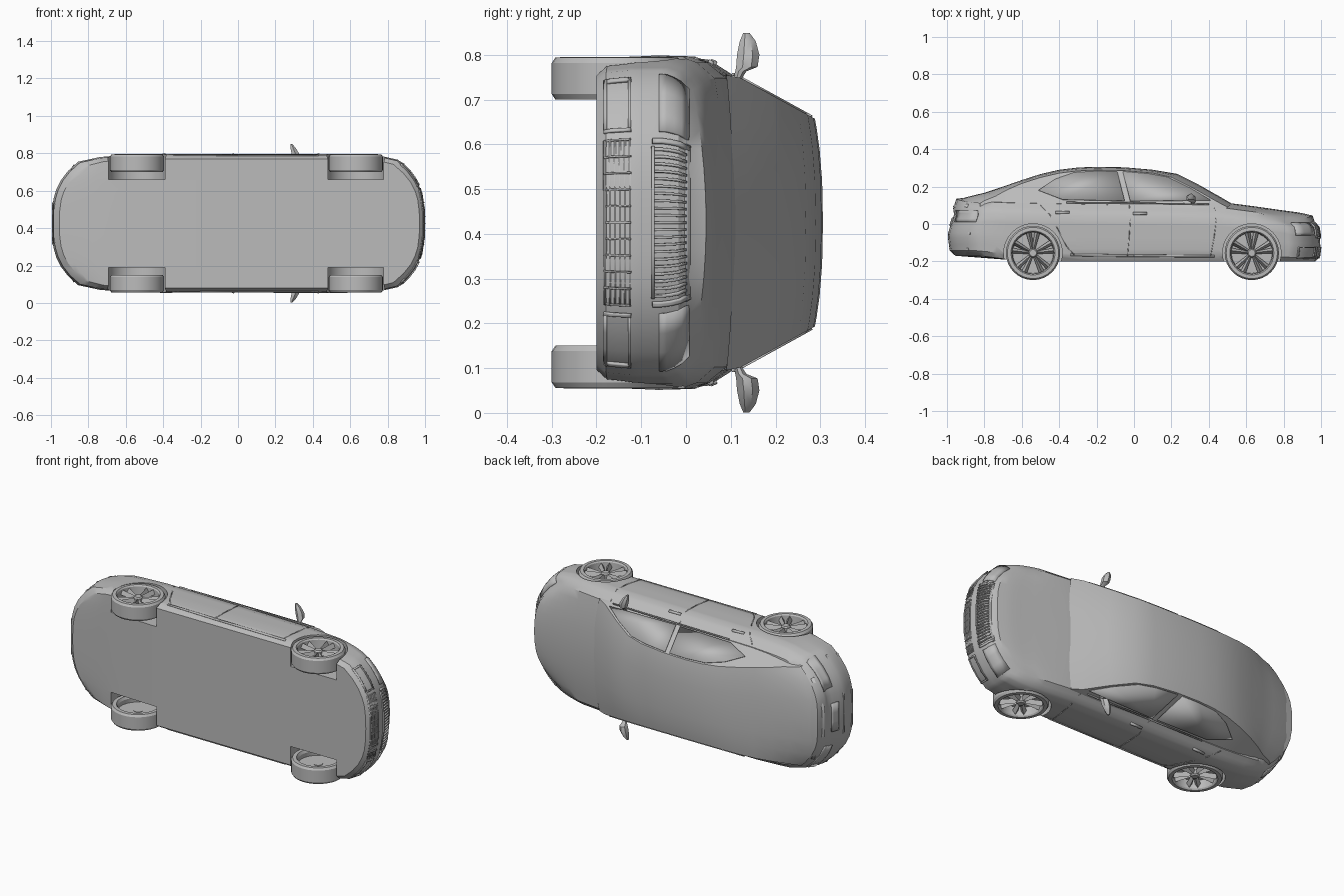
import bpy, bmesh, math
from mathutils import Vector, Matrix

if "Cube" in bpy.data.objects:
    bpy.data.objects.remove(bpy.data.objects["Cube"])

MID = 0.425  # centre plane; the car lies on its side, roof toward +y
paint = bpy.data.materials.new("grey")
paint.diffuse_color = (0.5, 0.5, 0.5, 1)
paint.use_nodes = True
paint.node_tree.nodes["Principled BSDF"].inputs["Base Color"].default_value = paint.diffuse_color


def lerp(table, t):
    if t <= table[0][0]:
        return table[0][1]
    for (a, p), (b, q) in zip(table, table[1:]):
        if t <= b:
            return p + (q - p) * (t - a) / (b - a)
    return table[-1][1]


def finish(name, bm, angle=32, thick=0):
    bmesh.ops.remove_doubles(bm, verts=bm.verts, dist=1e-5)
    bmesh.ops.recalc_face_normals(bm, faces=bm.faces)
    me = bpy.data.meshes.new(name)
    bm.to_mesh(me)
    bm.free()
    ob = bpy.data.objects.new(name, me)
    bpy.context.collection.objects.link(ob)
    me.materials.append(paint)
    bpy.ops.object.select_all(action='DESELECT')
    ob.select_set(True)
    bpy.context.view_layer.objects.active = ob
    if thick:
        m = ob.modifiers.new("thickness", 'SOLIDIFY')
        m.thickness, m.offset = thick, 0
    bpy.ops.object.shade_smooth_by_angle(angle=math.radians(angle))
    return ob


def grid(bm, us, vs, fn):
    rows = [[bm.verts.new(fn(u, v)) for v in vs] for u in us]
    for r, s in zip(rows, rows[1:]):
        for i in range(len(vs) - 1):
            bm.faces.new((r[i], r[i + 1], s[i + 1], s[i]))


def steps(a, b, n):
    return [a + (b - a) * i / n for i in range(n + 1)]


# Body surface: a along the length, b up the side, c across the width
TOP = [(-1, .105), (-.9, .115), (-.8, .115), (-.5, .11), (0, .10), (.45, .09),
       (.6, .07), (.8, .045), (.93, .03), (1, .015)]
BOT = [(-1, -.17), (-.7, -.19), (-.4, -.2), (1, -.2)]
HALF = [(-1, .33), (-.8, .355), (-.5, .37), (.7, .371), (.85, .36), (1, .34)]
BULGE = [(0, .93), (.1, .985), (.35, 1), (.71, 1), (.85, .965), (1, .87)]
NOSE = [(0, .97), (.1, .99), (.35, .997), (.65, .992), (.85, .985), (1, .955)]
TAIL = [(0, .955), (.1, .985), (.4, .997), (.55, .985), (.8, .962), (.92, .967), (1, .95)]


def end_blend(a):
    return max(0, (abs(a) - .65) / .35)


def body(a, b, c):
    lo, hi = lerp(BOT, a), lerp(TOP, a)
    end = lerp(NOSE if a > 0 else TAIL, b) - 1 - .14 * abs(c) ** 3
    x = a + (1 if a > 0 else -1) * end_blend(a) * end
    y = lo + b * (hi - lo) + (.03 * (1 - c * c) if b >= .999 else 0)
    return Vector((x, y, MID + c * lerp(HALF, a) * lerp(BULGE, b)))


A = [-1, -.95, -.9, -.85, -.8, -.7, -.6, -.5, -.4, -.2, 0, .2, .45, .55, .65, .75, .8, .85, .9, .95, 1]
B = [0, .1, .22, .35, .45, .55, .65, .71, .8, .85, .92, 1]
C = [-1, -.85, -.7, -.55, -.4, -.2, 0, .2, .4, .55, .7, .85, 1]
bm = bmesh.new()
for e in (0, 1):
    grid(bm, A, C, lambda a, c: body(a, e, c))
for e in (-1, 1):
    grid(bm, B, C, lambda b, c: body(e, b, c))
    grid(bm, A, B, lambda a, b: body(a, b, e))
shell = finish("body", bm)

# Wheel wells cut out of the body
WHEELS = [(x, s) for x in (-.54, .63) for s in (-1, 1)]
for x, s in WHEELS:
    bm = bmesh.new()
    bmesh.ops.create_cone(bm, cap_ends=True, segments=40, radius1=.156, radius2=.156, depth=.3,
                          matrix=Matrix.Translation((x, -.155, MID + s * .385)))
    cutter = finish("well_cutter", bm)
    cutter.hide_render = True
    bpy.context.view_layer.objects.active = shell
    m = shell.modifiers.new("well", 'BOOLEAN')
    m.operation, m.solver, m.object = 'DIFFERENCE', 'EXACT', cutter
    bpy.ops.object.modifier_apply(modifier=m.name)
    bpy.data.objects.remove(cutter)
bpy.ops.object.select_all(action='DESELECT')
shell.select_set(True)
bpy.ops.object.shade_smooth_by_angle(angle=math.radians(32))

# Cabin: roof line swept over tapering sections
ROOF = [(-.94, .128), (-.9, .143), (-.8, .167), (-.7, .20), (-.6, .235), (-.5, .267), (-.4, .29),
        (-.3, .302), (-.2, .306), (-.05, .303), (.1, .29), (.2, .268), (.32, .208), (.44, .14), (.5, .105)]


def side_w(x, y):
    return .33 - max(0, y - .11) * .55 - max(0, -.55 - x) * .1


def cabin(x, t):
    top = lerp(ROOF, x)
    edge = max(.09, top - .018)
    w = side_w(x, edge)
    s, t = math.copysign(1, t), abs(t)
    bow = .03 * (1 - t * t) if x > .15 else .14 * end_blend(x) * t ** 3 if x < 0 else 0
    if t > 1:
        bow = .14 * end_blend(x) if x < 0 else 0
        return Vector((x + bow, .085, MID + s * side_w(x, .09)))
    return Vector((x + bow, top - (top - edge) * t ** 2.5, MID + s * w * t))


bm = bmesh.new()
T = [-2, -1, -.9, -.7, -.4, 0, .4, .7, .9, 1, 2]
grid(bm, [p[0] for p in ROOF], T, cabin)
finish("cabin", bm, 28)


# Side windows, seams and handles, on both sides
def window(name, pts):
    bm = bmesh.new()
    for s in (-1, 1):
        bm.faces.new([bm.verts.new((x, y, MID + s * (side_w(x, y) + .002))) for x, y in pts])
    finish(name, bm, thick=.004)


window("front_window", [(.41, .127), (.30, .192), (.18, .25), (.08, .268), (-.06, .28), (-.02, .122)])
window("rear_window", [(-.05, .124), (-.09, .28), (-.2, .282), (-.32, .275), (-.42, .24), (-.51, .18), (-.38, .13)])


def on_side(x, y, s):
    lo, hi = lerp(BOT, x), lerp(TOP, x)
    b = min(1, (y - lo) / (hi - lo))
    w = lerp(HALF, x) * lerp(BULGE, b) if y < hi else side_w(x, y)
    return Vector((x, y, MID + s * (w + .001)))


def strip(name, pts, wide=.004, thick=.004):
    bm = bmesh.new()
    for s in (-1, 1):
        for (x0, y0), (x1, y1) in zip(pts, pts[1:]):
            n = Vector((y0 - y1, x1 - x0)).normalized() * wide / 2
            grid(bm, (0, 1), (-1, 1), lambda u, v: on_side(
                x0 + (x1 - x0) * u + n.x * v, y0 + (y1 - y0) * u + n.y * v, s))
    finish(name, bm, thick=thick)


strip("centre_door_seam", [(-.025, .10), (-.02, .02), (-.025, -.06), (-.035, -.17)])
strip("front_door_seam", [(.43, .09), (.44, .02), (.43, -.06), (.41, -.17)])
strip("rear_door_seam", [(-.50, .10), (-.45, .05), (-.40, -.04), (-.36, -.12), (-.32, -.165)])
strip("sill_trim", [(-.34, -.165), (0, -.17), (.43, -.172)], .012)
strip("front_handle", [(-.005, .055), (.07, .055)], .011, .012)
strip("rear_handle", [(-.42, .06), (-.345, .062)], .011, .012)
strip("belt_trim", [(-.36, .115), (0, .112), (.40, .105)], .006, .006)


# Plates that follow the nose or tail
def plate(name, end, areas, thick=.008, out=.002):
    bm = bmesh.new()
    for b0, b1, c0, c1 in areas:
        grid(bm, steps(b0, b1, 4), steps(c0, c1, 3),
             lambda b, c: body(end, b, c) + Vector((end * out, 0, 0)))
    finish(name, bm, thick=thick)


both = lambda b0, b1, c0, c1: [(b0, b1, c0, c1), (b0, b1, -c1, -c0)]
plate("headlights", 1, both(.65, .95, .60, .97))
plate("grille_frame", 1, [(.57, .60, -.50, .50), (.92, .96, -.56, .56)] +
      both(.58, .95, .52, .55), .012)
plate("grille_slats", 1, [(.60, .92, c - .008, c + .008) for c in steps(-.48, .48, 20)], .012)
plate("lower_intake", 1, [(b, b + .02, -.55, .55) for b in steps(.08, .34, 5)] +
      [(.08, .36, c, c + .012) for c in steps(-.55, .54, 10)], .006)
plate("fog_lamp_frames", 1, both(.08, .36, .60, .62) + both(.08, .11, .62, .95) +
      both(.33, .36, .62, .95) + both(.08, .36, .93, .95))
plate("tail_lights", -1, both(.66, .88, .52, .98))
plate("rear_plate_panel", -1, [(.58, .74, -.25, .25)])
plate("rear_bumper_trim", -1, [(.10, .15, -.9, .9), (.42, .45, -.95, .95)], .006)
plate("boot_lip", -1, [(.94, .99, -.8, .8)], .016)

# Wheels: turned tyre and rim, five pairs of spokes
TYRE = [(.108, .29), (.116, .275), (.137, .275), (.145, .287), (.145, .357), (.137, .369),
        (.118, .370), (.112, .362), (.109, .30), (.108, .29)]
HUB = [(.0, .358), (.018, .358), (.024, .350), (.024, .312), (.0, .312)]
for x, s in WHEELS:
    tag = ("front" if x > 0 else "rear") + ("_left" if s < 0 else "_right")
    turn = steps(0, math.tau, 32)
    at = lambda r, w, t: Vector((x + r * math.cos(t), -.155 + r * math.sin(t), MID + s * w))
    for name, prof in (("tyre", TYRE), ("hub", HUB)):
        bm = bmesh.new()
        grid(bm, range(len(prof)), turn, lambda i, t: at(*prof[i], t))
        finish(f"{tag}_{name}", bm)
    bm = bmesh.new()
    for i in range(5):
        for d in (-.2, .2):
            t = i * math.tau / 5 + math.pi / 2 + d
            for half in (-1, 1):
                # each spoke is a raised ridge
                grid(bm, (.015, .111), (0, 1, 2), lambda r, v: at(
                    r, (.352 if r < .05 else .360) - .012 * v,
                    t + half * v * (.006 + r * .08) / r * .5))
    finish(f"{tag}_spokes", bm)
    bm = bmesh.new()
    grid(bm, (.001, .109), turn, lambda r, t: at(r, .315, t))
    finish(f"{tag}_rim_back", bm)

# Door mirrors: slim swept wedges on short stalks (width, x, low y, high y, half depth)
MIRROR = [(.318, .315, .108, .122, .010), (.338, .315, .110, .135, .012), (.348, .312, .112, .160, .018),
          (.375, .306, .114, .164, .020), (.405, .294, .120, .156, .014), (.424, .285, .128, .142, .005)]
for s in (-1, 1):
    bm = bmesh.new()
    loops = [[bm.verts.new((x + i * d, y, MID + s * w)) for i, y in (
        (-1, lo * .8 + hi * .2), (-1, lo * .2 + hi * .8), (0, hi), (1, lo * .3 + hi * .7),
        (1, lo * .7 + hi * .3), (0, lo))] for w, x, lo, hi, d in MIRROR]
    for p, q in zip(loops, loops[1:]):
        for i in range(6):
            bm.faces.new((p[i], p[i - 1], q[i - 1], q[i]))
    bm.faces.new(loops[0])
    bm.faces.new(loops[-1])
    finish("right_mirror" if s > 0 else "left_mirror", bm, 40)
